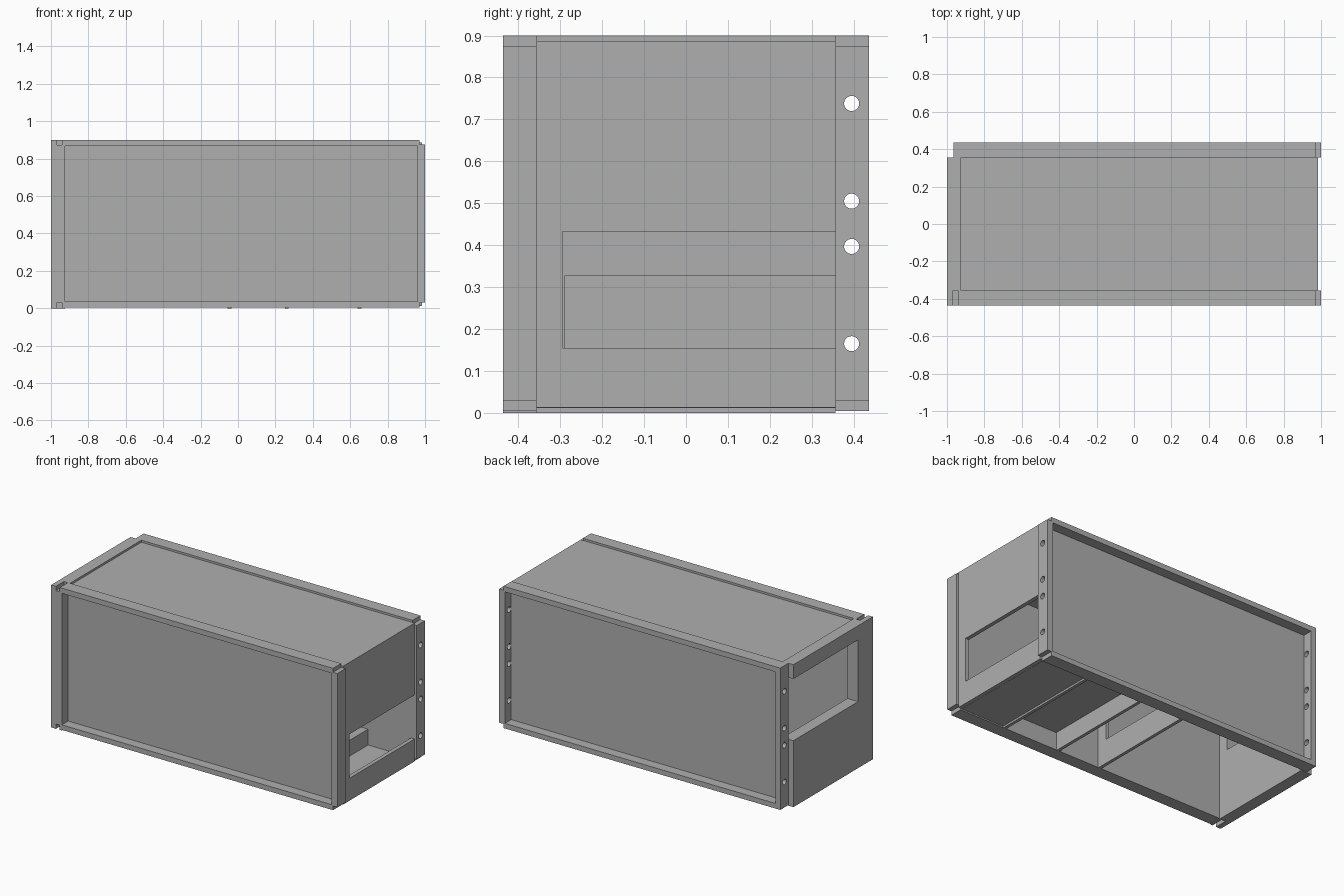
import bpy
import bmesh
from mathutils import Matrix

old = bpy.data.objects.get("Cube")
if old:
    bpy.data.objects.remove(old, do_unlink=True)

GREY = (0.43, 0.43, 0.43, 1)
mat = bpy.data.materials.new("plain grey")
mat.use_nodes = True
mat.diffuse_color = GREY
mat.node_tree.nodes["Principled BSDF"].inputs["Base Color"].default_value = GREY


def finish(name, bm):
    bmesh.ops.recalc_face_normals(bm, faces=bm.faces)
    mesh = bpy.data.meshes.new(name)
    bm.to_mesh(mesh)
    bm.free()
    mesh.materials.append(mat)
    obj = bpy.data.objects.new(name, mesh)
    bpy.context.collection.objects.link(obj)
    return obj


def slab(name, x0, x1, profile):
    """Extrude a (y, z) outline along x."""
    bm = bmesh.new()
    face = bm.faces.new([bm.verts.new((x0, y, z)) for y, z in profile])
    ext = bmesh.ops.extrude_face_region(bm, geom=[face])
    verts = [v for v in ext["geom"] if isinstance(v, bmesh.types.BMVert)]
    bmesh.ops.translate(bm, verts=verts, vec=(x1 - x0, 0, 0))
    return finish(name, bm)


def box(name, x0, x1, y0, y1, z0, z1):
    return slab(name, x0, x1, [(y0, z0), (y1, z0), (y1, z1), (y0, z1)])


def open_board(name, x0, x1, y0, y1, z0, z1, cut_y, cut_z0, cut_z1):
    """Board with a rectangular cutout running out to its back edge."""
    return slab(name, x0, x1, [(y0, z0), (y1, z0), (y1, cut_z0), (cut_y, cut_z0),
                               (cut_y, cut_z1), (y1, cut_z1), (y1, z1), (y0, z1)])


def cut(target, cutter):
    cutter.hide_render = True
    cutter.hide_viewport = True
    cutter.display_type = 'WIRE'
    mod = target.modifiers.new("cut", 'BOOLEAN')
    mod.operation = 'DIFFERENCE'
    mod.solver = 'EXACT'
    mod.object = cutter


OUT, INN = 0.437, 0.356      # outer and inner y of the frame
TOP = 0.9

# long rails along the four edges
for side, s in (("front", -1), ("back", 1)):
    y0, y1 = sorted((s * INN, s * OUT))
    start = -0.93 if s < 0 else -0.965
    box(side + "_top_rail", start, 0.97, y0, y1, 0.867, TOP)
    box(side + "_bottom_rail", start, 0.97, y0, y1, 0.004, 0.036)
    # recessed long wall
    w0, w1 = sorted((s * INN, s * 0.374))
    box(side + "_wall", -0.93, 0.965, w0, w1, 0.036, 0.867)

# corner posts
box("front_right_post", 0.96, 1.0, -OUT, -INN, 0.03, 0.875)
posts = [box("back_right_post", 0.96, 1.0, INN, OUT, 0.03, 0.875),
         box("back_left_post", -0.965, -0.93, INN, OUT, 0.03, 0.875)]

# bolt holes through the back posts
bm = bmesh.new()
for z in (0.165, 0.397, 0.505, 0.738):
    bmesh.ops.create_cone(bm, cap_ends=True, segments=24, radius1=0.018, radius2=0.018,
                          depth=2.4, matrix=Matrix.Translation((0, 0.395, z))
                          @ Matrix.Rotation(1.570796, 4, 'Y'))
drill = finish("hole_cutter", bm)
for post in posts:
    cut(post, drill)

# thick end board with a high window and corner notches
left_end = open_board("left_end_board", -1.0, -0.925, -OUT, INN, 0, TOP, -0.29, 0.42, 0.81)
for label, z0, z1 in (("top", 0.873, 0.95), ("bottom", -0.05, 0.03)):
    cut(left_end, box(label + "_notch_cutter", -0.967, -0.94, -0.5, -INN, z0, z1))

# thin end board with a low window
open_board("right_end_board", 0.96, 0.985, -INN, INN, 0.013, 0.887, -0.295, 0.155, 0.433)

# lid and floor panel
box("top_panel", -0.925, 0.96, -INN, INN, 0.868, 0.887)
box("floor_panel", 0.65, 0.96, -INN, INN, 0.012, 0.03)

# inner dividers and shelf
open_board("tall_divider", -0.055, -0.035, -INN, INN, 0, 0.868, -0.288, 0.155, 0.328)
box("short_divider", 0.25, 0.27, -INN, INN, 0, 0.13)
box("step_divider", 0.64, 0.66, -INN, INN, 0, 0.13)
box("low_shelf", 0.27, 0.64, -INN, INN, 0.115, 0.13)
